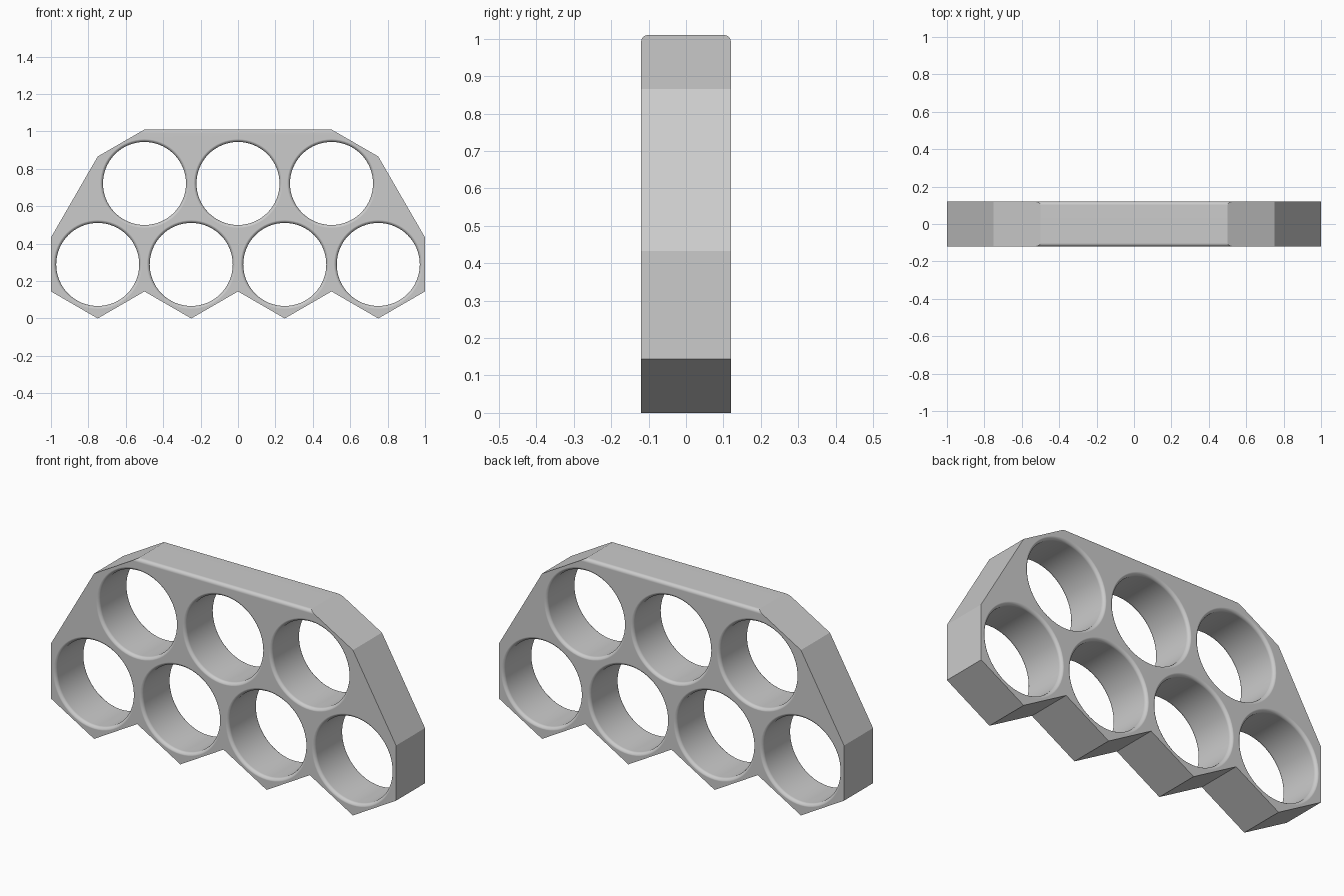
import bpy, bmesh, math

cube = bpy.data.objects.get("Cube")
if cube:
    bpy.data.objects.remove(cube, do_unlink=True)

APOTHEM = 0.25                       # half the cell width
CELL = APOTHEM * 2 / math.sqrt(3)    # corner radius of a six-sided cell
HALF_DEPTH = 0.12
HOLE = 0.222
FILLET = 0.018

grey = bpy.data.materials.new("plain grey")
grey.use_nodes = True
colour = (0.6, 0.6, 0.6, 1)
grey.diffuse_color = colour
grey.node_tree.nodes["Principled BSDF"].inputs["Base Color"].default_value = colour


def make_object(name, bm):
    bmesh.ops.recalc_face_normals(bm, faces=bm.faces)
    mesh = bpy.data.meshes.new(name)
    bm.to_mesh(mesh)
    bm.free()
    mesh.materials.append(grey)
    obj = bpy.data.objects.new(name, mesh)
    bpy.context.collection.objects.link(obj)
    return obj


# Rack body: half outline from bottom centre to top, mirrored in x
half = [(0, CELL / 2), (0.25, 0), (0.5, CELL / 2), (0.75, 0), (1, CELL / 2),
        (1, CELL * 1.5), (0.75, CELL * 3), (0.5, CELL * 3.5)]
outline = half + [(-x, z) for x, z in reversed(half[1:])]
bm = bmesh.new()
front = bm.faces.new([bm.verts.new((x, -HALF_DEPTH, z)) for x, z in outline])
extruded = bmesh.ops.extrude_face_region(bm, geom=[front], use_keep_orig=True)
back = [v for v in extruded["geom"] if isinstance(v, bmesh.types.BMVert)]
bmesh.ops.translate(bm, verts=back, vec=(0, HALF_DEPTH * 2, 0))

# Rounded long edges along the top
top_edges = [e for e in bm.edges
             if all(v.co.z > CELL * 3.4 for v in e.verts) and e.calc_length() > 0.9]
bmesh.ops.bevel(bm, geom=top_edges, offset=FILLET, segments=4,
                profile=0.5, affect='EDGES')
rack = make_object("bottle_rack_body", bm)

# Hole cutter: lathe profile with rounded flares at both faces
steps = 4
depth = HALF_DEPTH + 0.0005
flare = []
for i in range(steps + 1):
    a = math.pi / 2 * i / steps
    flare.append((HOLE + FILLET * (1 - math.cos(a)),
                  depth - FILLET * (1 - math.sin(a))))
flare.append((HOLE + FILLET, depth + 0.05))
profile = [(r, -y) for r, y in reversed(flare)] + flare


def add_cutter(bm, cx, cz, sides=64):
    rings = []
    for r, y in profile:
        angles = [math.tau * k / sides for k in range(sides)]
        rings.append([bm.verts.new((cx + r * math.cos(a), y, cz + r * math.sin(a)))
                      for a in angles])
    for low, high in zip(rings, rings[1:]):
        for k in range(sides):
            n = (k + 1) % sides
            bm.faces.new((low[k], low[n], high[n], high[k]))
    bm.faces.new(rings[0])
    bm.faces.new(rings[-1])


# Four holes below, three above, nested like a honeycomb
bm = bmesh.new()
for count, cz in ((4, CELL), (3, CELL * 2.5)):
    for i in range(count):
        add_cutter(bm, (i - (count - 1) / 2) * 2 * APOTHEM, cz)
cutter = make_object("hole_cutter", bm)
cutter.hide_render = True

# Cut the holes and discard the cutter
bpy.ops.object.select_all(action='DESELECT')
rack.select_set(True)
bpy.context.view_layer.objects.active = rack
cut = rack.modifiers.new("holes", 'BOOLEAN')
cut.operation = 'DIFFERENCE'
cut.solver = 'EXACT'
cut.object = cutter
bpy.ops.object.modifier_apply(modifier=cut.name)
bpy.data.objects.remove(cutter, do_unlink=True)

# Smooth fillets and holes, flat outer walls
bpy.ops.object.shade_smooth_by_angle(angle=math.radians(28))
normals = rack.modifiers.new("flat_face_normals", 'WEIGHTED_NORMAL')
normals.keep_sharp = True
